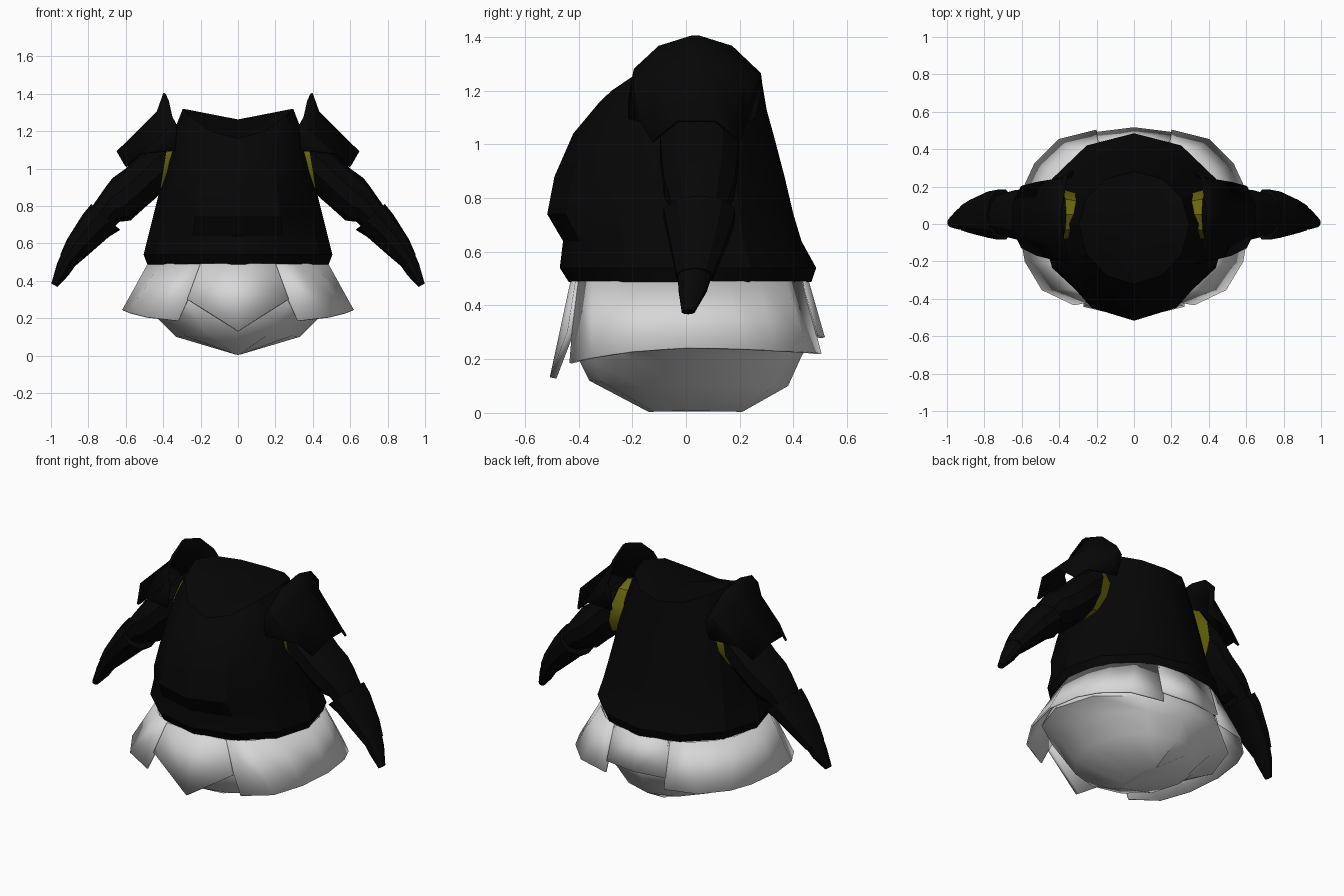
import bpy, bmesh, math
from mathutils import Vector

if "Cube" in bpy.data.objects:
    bpy.data.objects.remove(bpy.data.objects["Cube"])


def material(name, rgb):
    m = bpy.data.materials.new(name)
    m.diffuse_color = (*rgb, 1)
    m.use_nodes = True
    m.node_tree.nodes["Principled BSDF"].inputs["Base Color"].default_value = m.diffuse_color
    return m


BLACK = material("black_armour", (0.0018, 0.0018, 0.0018))
WHITE = material("white_cloth", (0.68, 0.68, 0.68))
GOLD = material("gold_trim", (0.14, 0.135, 0.004))


def loft(name, rows, mat, closed=True, caps=True, mirror=False, thick=0, angle=30):
    """Skin a list of equally long point rows; optionally cap, thicken and mirror."""
    bm = bmesh.new()
    grid = [[bm.verts.new(p) for p in row] for row in rows]
    n = len(grid[0])
    for a, b in zip(grid, grid[1:]):
        for i in range(n if closed else n - 1):
            j = (i + 1) % n
            bm.faces.new((a[i], a[j], b[j], b[i]))
    if closed and caps:
        for row in (grid[0], grid[-1]):
            mid = bm.verts.new(sum((v.co for v in row), Vector()) / n)
            for i in range(n):
                bm.faces.new((row[i], row[(i + 1) % n], mid))
    bmesh.ops.recalc_face_normals(bm, faces=bm.faces)
    me = bpy.data.meshes.new(name)
    bm.to_mesh(me)
    bm.free()
    me.materials.append(mat)
    ob = bpy.data.objects.new(name, me)
    bpy.context.collection.objects.link(ob)
    bpy.ops.object.select_all(action='DESELECT')
    bpy.context.view_layer.objects.active = ob
    ob.select_set(True)
    bpy.ops.object.shade_smooth_by_angle(angle=math.radians(angle))
    if thick:
        s = ob.modifiers.new("thickness", 'SOLIDIFY')
        s.thickness = thick
        s.offset = 0
    if mirror:
        ob.modifiers.new("mirror", 'MIRROR')
    return ob


def body_ring(rx, yf, yb, zs, zf=None, zb=None, n=12):
    """Oval around z whose front, side and back have their own depth and height."""
    zf = zs if zf is None else zf
    zb = zs if zb is None else zb
    pts = []
    for i in range(n):
        a = 2 * math.pi * i / n
        c, s = math.cos(a), math.sin(a)
        y, ze = (yb, zb) if s > 0 else (yf, zf)
        pts.append((rx * c, abs(s) * y, zs + (ze - zs) * s * s))
    return pts


def limb_ring(upper, lower, cy, ry, n=10):
    """Oval spanned between an upper and a lower (x, z) edge point."""
    cx, cz = (upper[0] + lower[0]) / 2, (upper[1] + lower[1]) / 2
    ux, uz = (upper[0] - lower[0]) / 2, (upper[1] - lower[1]) / 2
    return [(cx + ux * math.cos(a), cy + ry * math.sin(a), cz + uz * math.cos(a))
            for a in (2 * math.pi * i / n for i in range(n))]


# Breastplate with belly ridge and a dipped neckline
loft("torso", [
    body_ring(.485, -.437, .467, .488),
    body_ring(.505, -.47, .485, .54),
    body_ring(.48, -.458, .43, .64),
    body_ring(.455, -.517, .40, .74),
    body_ring(.42, -.49, .367, .88),
    body_ring(.385, -.42, .325, 1.04),
    body_ring(.342, -.37, .30, 1.2, 1.1, 1.13),
    body_ring(.295, -.32, .28, 1.32, 1.16, 1.25)], BLACK)

# Rounded lower body, flaring out to meet the skirt hem
loft("lower_body", [
    body_ring(.50, -.40, .43, .40),
    body_ring(.575, -.43, .465, .255, .30, .27),
    body_ring(.43, -.395, .43, .20, .19, .21),
    body_ring(.33, -.36, .38, .10, .12, .10),
    body_ring(.02, -.14, .21, .008, .004, .004)], WHITE, angle=60)

# Wide skirt panels at the hips
top = [(.18, -.405), (.30, -.345), (.41, -.215), (.478, 0), (.45, .16), (.39, .275), (.295, .37), (.18, .43)]
hem = [(.32, -.43, .185), (.49, -.35, .205), (.58, -.2, .228), (.615, 0, .242),
       (.585, .2, .238), (.53, .32, .232), (.4, .45, .225), (.2, .5, .22)]
loft("side_skirt", [[(x, y, .489) for x, y in top], hem], WHITE,
     closed=False, mirror=True, thick=.01)

# Pointed front flap and short back flap
loft("front_flap", [
    [(-.2, -.4, .489), (0, -.418, .489), (.2, -.4, .489)],
    [(-.27, -.43, .30), (0, -.495, .13), (.27, -.43, .30)]],
    WHITE, closed=False, thick=.025, angle=3)
loft("back_flap", [
    [(-.19, .425, .489), (0, .45, .489), (.19, .425, .489)],
    [(-.2, .485, .285), (0, .51, .28), (.2, .485, .285)]],
    WHITE, closed=False, thick=.015, angle=3)

# Gold armhole band
loft("armhole_band", [
    limb_ring((.29, 1.2), (.33, .88), .05, .12),
    limb_ring((.362, 1.21), (.42, .865), .05, .142)], GOLD, mirror=True)

# Upper arm
loft("upper_arm", [
    limb_ring((.362, 1.215), (.42, .862), .05, .145),
    limb_ring((.45, 1.15), (.45, .833), .05, .155),
    limb_ring((.60, 1.0), (.50, .79), .05, .145),
    limb_ring((.67, .95), (.575, .722), .05, .138),
    limb_ring((.705, .905), (.635, .715), .05, .125),
    limb_ring((.82, .74), (.70, .65), .05, .09)], BLACK, mirror=True)

# Forearm with flared elbow cuff
loft("forearm", [
    limb_ring((.785, .81), (.63, .672), .05, .14),
    limb_ring((.83, .755), (.69, .635), .05, .13),
    limb_ring((.915, .62), (.81, .53), .04, .093),
    limb_ring((.95, .54), (.875, .475), .033, .07)], BLACK, mirror=True)

# Tapered hand
loft("hand", [
    limb_ring((.94, .555), (.86, .495), .033, .068),
    limb_ring((.968, .49), (.905, .43), .025, .055),
    limb_ring((.998, .385), (.965, .367), .008, .025)], BLACK, mirror=True)

# Shoulder guard: raised crest, sloping shell, notched hem
loft("shoulder_guard", [
    [(.325, -.2, 1.225), (.355, -.19, 1.28), (.375, -.10, 1.365), (.393, .02, 1.403),
     (.393, .05, 1.403), (.375, .17, 1.365), (.355, .275, 1.265), (.325, .28, 1.22)],
    [(.33, -.21, 1.16), (.38, -.19, 1.2), (.415, -.11, 1.27), (.43, 0, 1.3),
     (.43, .08, 1.3), (.415, .18, 1.27), (.38, .24, 1.2), (.33, .265, 1.15)],
    [(.335, -.21, 1.095), (.52, -.165, 1.08), (.60, -.125, 1.01), (.645, -.03, 1.088),
     (.645, .11, 1.088), (.60, .20, 1.01), (.52, .22, 1.08), (.335, .25, 1.095)]],
    BLACK, closed=False, mirror=True, thick=.012)
